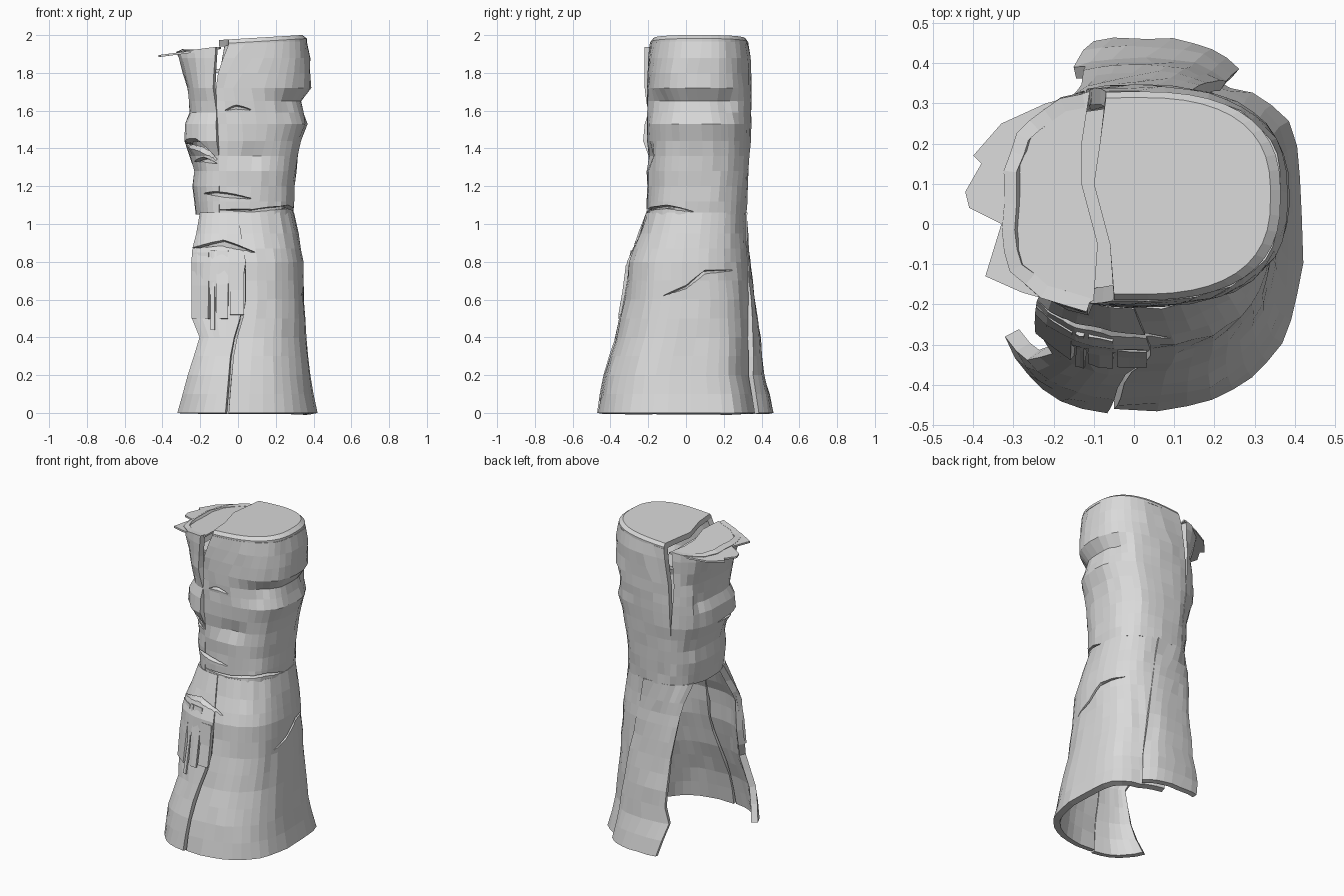
import bpy
import bmesh
import math
import random

random.seed(4)
if "Cube" in bpy.data.objects:
    bpy.data.objects.remove(bpy.data.objects["Cube"], do_unlink=True)

stone = bpy.data.materials.new("grey_stone")
stone.use_nodes = True
stone.diffuse_color = (0.7, 0.7, 0.7, 1)
stone.node_tree.nodes["Principled BSDF"].inputs["Base Color"].default_value = (0.7, 0.7, 0.7, 1)

# Pillar profile: height, right reach, front, back, left reach
PROFILE = [
    (0, .42, -.465, .46, .36), (.1, .4, -.45, .44, .35), (.2, .385, -.43, .41, .34),
    (.4, .36, -.37, .39, .31), (.6, .35, -.325, .36, .3), (.8, .345, -.305, .335, .3),
    (.9, .33, -.265, .325, .28), (1.05, .295, -.21, .32, .22), (1.2, .3, -.205, .33, .24),
    (1.3, .31, -.205, .335, .23), (1.42, .325, -.205, .34, .28), (1.53, .365, -.205, .345, .285),
    (1.72, .385, -.205, .345, .26), (1.88, .38, -.2, .34, .31), (1.97, .365, -.19, .33, .33),
    (2, .34, -.175, .315, .31)]
POWER = 2.6


def lookup(table, z):
    """Linear interpolation of a table keyed by height."""
    z = min(max(z, table[0][0]), table[-1][0])
    for low, high in zip(table, table[1:]):
        if z <= high[0]:
            f = (z - low[0]) / (high[0] - low[0])
            return [p + (q - p) * f for p, q in zip(low[1:], high[1:])]


def surface(t, z, offset=0.0):
    """Point on the rounded-square pillar at angle t and height z."""
    right, front, back, left = lookup(PROFILE, z)
    c, s = math.cos(t), math.sin(t)
    reach = (right if c > 0 else left) + offset
    depth = (back - front) / 2 + offset
    x = math.copysign(abs(c) ** (2 / POWER), c) * reach
    y = math.copysign(abs(s) ** (2 / POWER), s) * depth + (front + back) / 2
    return x, y


def angle_at(x, z, side):
    """Angle where the front (-1) or back (1) wall crosses x."""
    right, _, _, left = lookup(PROFILE, z)
    reach = right if x > 0 else left
    c = min(1, abs(x) / reach) ** (POWER / 2)
    return side * math.acos(math.copysign(c, x))


def angle_on_right(y, z):
    """Angle where the right wall crosses y."""
    _, front, back, _ = lookup(PROFILE, z)
    s = (y - (front + back) / 2) / ((back - front) / 2)
    return math.asin(math.copysign(min(1, abs(s)) ** (POWER / 2), s))


def finish(name, bm, thickness=0.0):
    mesh = bpy.data.meshes.new(name)
    bm.to_mesh(mesh)
    bm.free()
    mesh.materials.append(stone)
    obj = bpy.data.objects.new(name, mesh)
    bpy.context.collection.objects.link(obj)
    if thickness:
        mod = obj.modifiers.new("wall", 'SOLIDIFY')
        mod.thickness, mod.offset = thickness, -1
        apply(obj, mod)
    return obj


def apply(obj, mod):
    bpy.context.view_layer.objects.active = obj
    bpy.ops.object.modifier_apply(modifier=mod.name)


def skin(bm, rows, closed=False):
    n = len(rows[0])
    for low, high in zip(rows, rows[1:]):
        for j in range(n if closed else n - 1):
            k = (j + 1) % n
            bm.faces.new((low[j], low[k], high[k], high[j]))


def wall(name, start, end, heights, steps, offset, thickness, top=lambda x: 3):
    """Curved wall piece; start, end and offset depend on height."""
    bm = bmesh.new()
    rows = []
    for z in heights:
        row = []
        for j in range(steps + 1):
            t = start(z) + (end(z) - start(z)) * j / steps
            x, y = surface(t, z, offset(z, t) + random.uniform(-.004, .004))
            row.append(bm.verts.new((x, y, min(z, top(x)))))
        rows.append(row)
    skin(bm, rows)
    return finish(name, bm, thickness)


def loft(name, rings):
    """Closed solid through a list of rings."""
    bm = bmesh.new()
    rows = [[bm.verts.new(p) for p in ring] for ring in rings]
    skin(bm, rows, True)
    bm.faces.new(rows[0][::-1])
    bm.faces.new(rows[-1])
    bmesh.ops.recalc_face_normals(bm, faces=bm.faces[:])
    return finish(name, bm)


def cut(cutter, targets):
    cutter.hide_render = True
    for target in targets:
        mod = target.modifiers.new("cut", 'BOOLEAN')
        mod.operation, mod.solver, mod.object = 'DIFFERENCE', 'EXACT', cutter
        result = target.evaluated_get(bpy.context.evaluated_depsgraph_get())
        # Keep the piece whole if the cut would swallow it
        if len(result.data.polygons) > .9 * len(target.data.polygons):
            apply(target, mod)
        else:
            target.modifiers.remove(mod)
    bpy.data.objects.remove(cutter, do_unlink=True)


def slash(path, width, side, targets):
    """Tapering V-shaped gash that follows the wall."""
    rings = []
    last = (len(path) - 1) * 4
    for i in range(last + 1):
        k = min(i // 4, len(path) - 2)
        f = i / 4 - k
        u, z = [p + (q - p) * f for p, q in zip(path[k], path[k + 1])]
        t = angle_at(u, z, -1) if side == "front" else angle_on_right(u, z)
        w = width * (.1 + math.sin(math.pi * i / last))
        rings.append([(*surface(t, z, grow), z + lift)
                      for grow, lift in ((.06, w), (.06, -w), (-.032, w * .3))])
    cut(loft("slash_cutter", rings), targets)


def edge(table, side, shift=lambda z: 0):
    return lambda z: angle_at(lookup(table, z)[0] + shift(z), z, side)


# Carved head: brow grooves and a mouth hollow
def carving(z, t):
    deg = math.degrees(t)
    side = min(1, max(0, (deg + 78) / 30)) * min(1, max(0, (50 - deg) / 20))
    groove = max(0, 1 - abs(z - 1.635) / .085)
    mouth = max(0, 1 - abs(deg + 78) / 22) * max(0, 1 - abs(z - 1.36) / .08)
    return -.05 * side * groove - .03 * mouth


def shard_bulge(z, t):
    return .03 * (z > 1.4) * min(1, max(0, (t - math.pi) / .6)) - .03 * max(0, 1 - abs(z - 1.6) / .1) * (t > 2.6)


FRONT_SPLIT = [(1.05, -.1), (1.4, -.1), (1.75, -.12), (1.97, -.05)]
BACK_SPLIT = [(1.05, -.1), (1.4, -.12), (1.7, -.11), (1.97, -.07)]
HEAD_ROWS = [1.05, 1.12, 1.2, 1.28, 1.36, 1.44, 1.53, 1.59, 1.65, 1.72, 1.8, 1.88]
head = wall("head_wall", edge(FRONT_SPLIT, -1), edge(BACK_SPLIT, 1), HEAD_ROWS + [1.965], 24,
            carving, .04, lambda x: 1.95 + .06 * x)
back_gap = edge(BACK_SPLIT, 1, lambda z: -.05 * max(0, z - 1.4) / .5)
front_gap = edge(FRONT_SPLIT, -1, lambda z: -.05 * max(0, z - 1.75) / .2)
shard = wall("left_head_shard", back_gap, lambda z: math.tau + front_gap(z), HEAD_ROWS + [1.94], 14,
             shard_bulge, .035, lambda x: 1.94 + (x + .1) * .13)


# Bevelled flat top, split off along a jagged crack
def cap_ring(z, drop):
    t0, t1 = angle_at(-.05, z, -1), angle_at(-.07, z, 1)
    points = [surface(t0 + (t1 - t0) * j / 24, z) for j in range(25)]
    points += [(-.085, .2), (-.1, .1), (-.06, -.05)]
    return [(x, y, 1.98 + .06 * x - drop) for x, y in points]


loft("flat_top", [cap_ring(1.97, .035), cap_ring(1.97, .02), cap_ring(2, 0)])
RAGGED = [(-.11, .33), (-.22, .3), (-.33, .25), (-.4, .17), (-.38, .15), (-.42, .08), (-.41, .04),
          (-.33, 0), (-.37, -.13), (-.28, -.17), (-.14, -.21), (-.1, -.19), (-.09, -.05), (-.13, .1), (-.13, .2)]
loft("top_left_plate", [[(x, y, lift + x * .13) for x, y in RAGGED] for lift in (1.938, 1.949)])
FLOOR = [(-.19, -.16), (.02, -.16), (.02, .3), (-.19, .27)]
loft("crack_floor", [[(x, y, z) for x, y in FLOOR] for z in (1.8, 1.82)])

# Lower shell, open on the left and split by a front crack
CRACK = [(0, -.05), (.35, -.02), (.55, .04), (.8, .04), (1.05, 0)]
LEFT_EDGE = [(0, -.32), (.2, -.26), (.4, -.2), (.5, -.24), (.85, -.24), (1.05, -.2)]
BACK_EDGE = [(0, -.1), (.2, -.15), (.3, -.12), (.6, -.13), (.9, -.17), (1.05, -.2)]
LOWER_ROWS = [0, .1, .2, .3, .4, .5, .6, .7, .8, .87, .95, 1.06]


def sunken_back(z, t):
    return -.065 * max(0, 1 - z / .75) * min(1, max(0, (t - .5) / .5))


body = wall("lower_shell", edge(CRACK, -1), lambda z: math.radians(80),
            LOWER_ROWS, 20, sunken_back, .04)
front_panel = wall("front_left_panel", edge(LEFT_EDGE, -1), edge(CRACK, -1, lambda z: -.015 * (z < .8)),
                   LOWER_ROWS, 6, lambda z, t: .005, .04)
wall("back_panel", lambda z: angle_at(.27 - .18 * z, z, 1), edge(BACK_EDGE, 1),
     LOWER_ROWS, 7, lambda z, t: .004 - .05 * max(0, 1 - z) * max(0, 1.3 - t), .03)

# Splintered slabs on the front left
for number, (x0, x1, z0, z1) in enumerate([(-.235, -.15, .5, .85), (-.14, -.12, .44, .86),
                                           (-.11, -.05, .5, .86), (-.04, .03, .52, .78)]):
    wall("front_splinter_" + str(number + 1),
         lambda z, x=x0: angle_at(x, z, -1), lambda z, x=x1: angle_at(x, z, -1),
         [z0, (z0 + z1) / 2, z1], 2, lambda z, t: .012, .025)

# Gashes across the face, neck and body
slash([(-.07, 1.6), (-.01, 1.612), (.07, 1.605)], .03, "front", [head])
slash([(-.28, 1.42), (-.2, 1.4), (-.11, 1.34)], .06, "front", [shard])
slash([(-.23, 1.33), (-.18, 1.335), (-.11, 1.32)], .03, "front", [shard])
slash([(-.18, 1.16), (-.1, 1.15), (.07, 1.135)], .035, "front", [head, shard])
slash([(-.1, 1.075), (.08, 1.065), (.2, 1.08), (.28, 1.085)], .025, "front", [head, body])
slash([(-.2, 1.08), (-.1, 1.085), (.04, 1.065)], .025, "right", [head, body])
slash([(-.24, .87), (-.08, .895), (.09, .85)], .035, "front", [front_panel, body])
slash([(-.12, .62), (0, .66), (.1, .74), (.25, .755)], .03, "right", [body])
slash([(.2, 1.56), (.19, 1.35), (.13, 1.2), (.11, 1.07)], .03, "right", [head])
